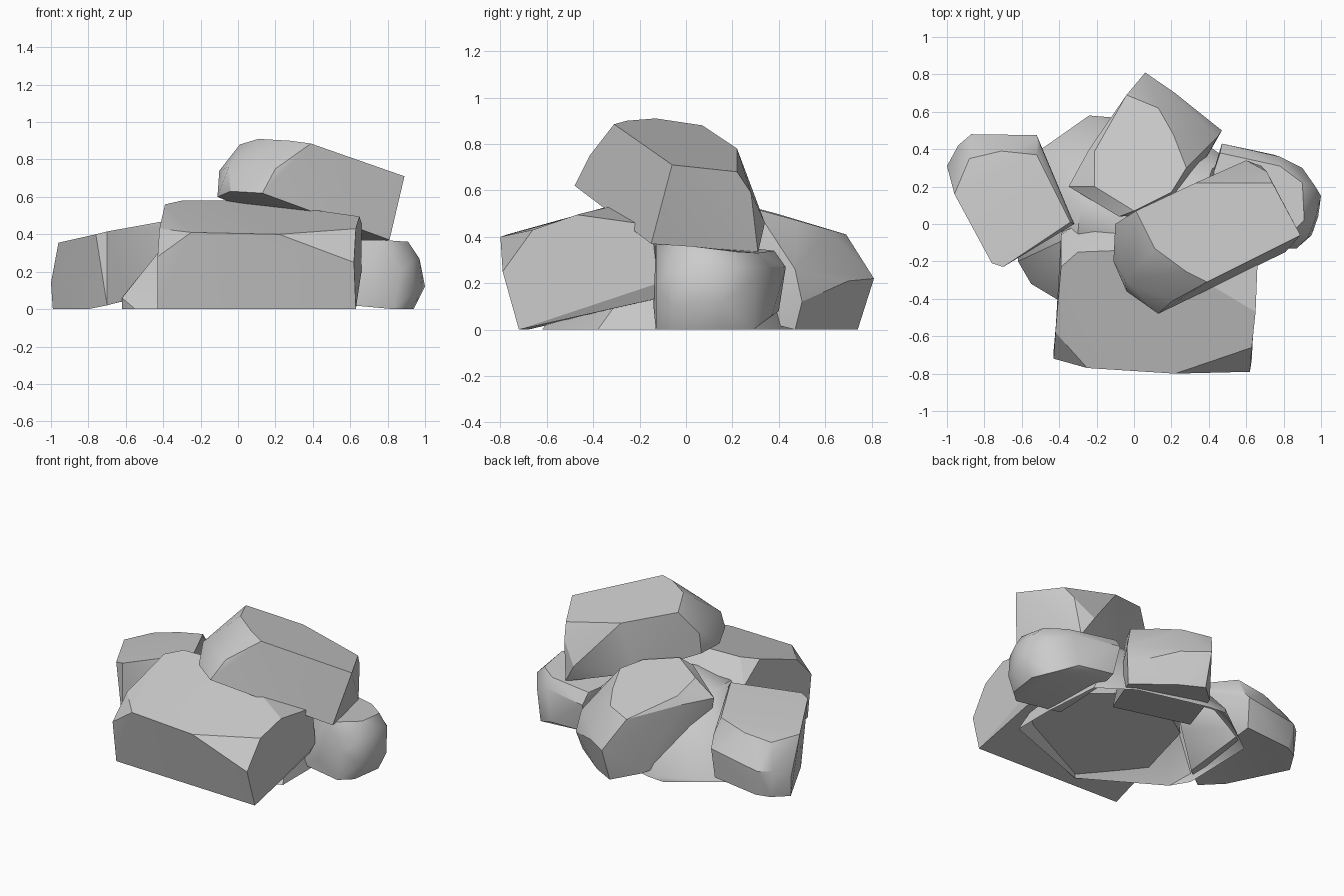
import bpy, bmesh
from math import radians


def rock(name, corners, smooth=26, open_bottom=False):
    """Chiselled stone: convex hull around a few key corners, flat facets merged."""
    bm = bmesh.new()
    for c in corners:
        bm.verts.new(c)
    bmesh.ops.convex_hull(bm, input=bm.verts[:])
    loose = [v for v in bm.verts if not v.link_faces]
    bmesh.ops.delete(bm, geom=loose, context='VERTS')
    bmesh.ops.dissolve_limit(bm, angle_limit=radians(5),
                             verts=bm.verts[:], edges=bm.edges[:])
    bmesh.ops.recalc_face_normals(bm, faces=bm.faces[:])
    if open_bottom:
        under = [f for f in bm.faces if f.normal.z < -.9]
        bmesh.ops.delete(bm, geom=under, context='FACES')
    me = bpy.data.meshes.new(name)
    bm.to_mesh(me)
    bm.free()
    ob = bpy.data.objects.new(name, me)
    bpy.context.collection.objects.link(ob)
    bpy.ops.object.select_all(action='DESELECT')
    ob.select_set(True)
    bpy.context.view_layer.objects.active = ob
    bpy.ops.object.shade_smooth_by_angle(angle=radians(smooth))
    return ob


# big front slab, leaning slightly forward, underside rising to the back
rock("front_rock", [
    (-.43, -.68, 0), (.63, -.72, 0), (-.40, -.28, .09), (.63, -.14, .13),
    (-.37, 0, .16), (0, .22, .21),
    (-.43, -.72, .28), (-.25, -.77, .41), (.22, -.80, .40), (.37, -.785, .30), (.62, -.79, .25),
    (-.42, -.58, .43), (.63, -.66, .43), (.65, -.47, .495), (.66, -.22, .46),
    (.66, -.14, .37), (.66, -.12, .2),
    (-.39, -.23, .56), (-.30, -.15, .58), (-.05, -.14, .58), (.2, -.2, .56),
    (-.39, -.06, .44), (.1, 0, .45)], 20)

# left stone, rounded at its back end
rock("left_rock", [
    (-.70, -.23, .02), (-.76, -.21, .40), (-.70, -.23, .415), (-.34, .01, .48), (-.32, 0, .45),
    (-.96, .16, .355), (-.88, .35, .35), (-.71, .39, .385), (-.60, .36, .41), (-.52, .37, .43),
    (-1, .31, .14), (-.94, .42, .2), (-.87, .48, .2), (-.52, .475, .26), (-.50, .42, .33),
    (-.99, .30, 0), (-.92, .42, .02), (-.84, .46, .03), (-.53, .45, .06),
    (-.80, -.08, 0), (-.59, -.16, .05), (-.42, -.05, .23)], 32)

# back stone
rock("back_rock", [
    (-.04, .69, .41), (.13, .62, .43), (.21, .48, .47), (.28, .30, .52), (.20, .17, .55),
    (0, .07, .58), (-.21, .20, .55), (-.21, .39, .50), (-.24, .40, .45), (-.35, .20, .45),
    (-.08, .04, .54), (.06, .81, .22), (.22, .70, .21), (.47, .50, .12), (.45, .47, .26),
    (.05, .74, 0), (.20, .66, 0), (.44, .47, 0), (-.10, .60, .03),
    (-.28, .2, .1), (.22, .06, .1)])

# right stone, rounded on the outside
rock("right_rock", [
    (.40, .20, .36), (.47, .43, .27), (.46, .38, .34), (.78, .36, .27), (.78, .31, .33),
    (.90, .22, .335), (.91, .02, .36), (.76, -.13, .37), (.45, -.05, .37),
    (.90, .30, .22), (.97, .20, .27), (1, .15, .12), (.97, .03, .27), (.985, .04, .12),
    (.95, -.06, .1), (.93, -.07, .25), (.87, -.13, .2), (.70, -.14, .1),
    (.94, .15, 0), (.91, -.06, 0), (.83, -.13, 0), (.88, .29, 0), (.75, .37, .06),
    (.50, .40, .08), (.5, -.1, .03), (.5, .3, .05)], 36)

# low wide hollow stone holding the pile together, open underneath
rock("base_rock", [
    (-.62, -.20, 0), (-.55, -.32, 0), (-.41, -.40, 0), (-.05, -.62, 0), (.60, -.38, 0),
    (.60, -.1, 0), (.57, .3, 0), (.35, .45, 0), (-.12, .57, 0), (-.24, .58, 0), (-.61, .32, 0),
    (-.62, -.20, .06), (-.24, .58, .03),
    (-.30, -.05, .46), (-.28, .18, .45), (0, -.1, .5), (.35, .1, .47), (.42, .30, .36),
    (.50, -.15, .32), (.1, -.4, .3)], 40, True)

# tilted stone resting on top
rock("top_rock", [
    (.39, -.31, .885), (.89, -.06, .71), (.74, .22, .68), (.33, .22, .78), (.01, .07, .88),
    (.11, -.13, .91), (.28, -.255, .90),
    (.20, -.415, .75), (.13, -.48, .62), (.81, -.15, .37),
    (-.11, -.20, .60), (-.10, 0, .74), (-.04, -.36, .63), (-.10, -.02, .60), (-.05, -.30, .76),
    (.60, .34, .46), (.42, .25, .66), (.71, .28, .59), (.68, .31, .33), (.25, .18, .45)])
